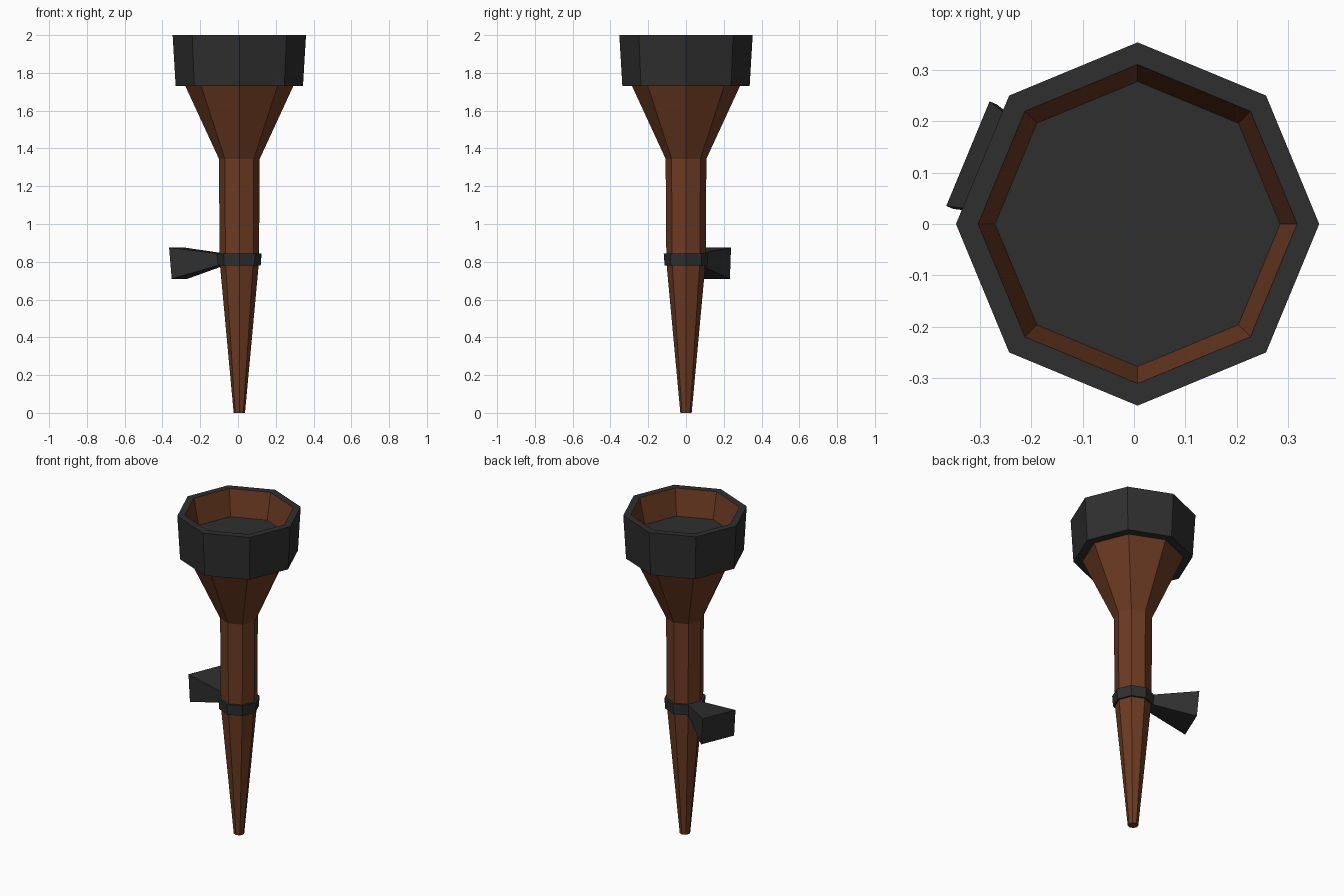
import bpy, bmesh, math
from mathutils import Vector

if "Cube" in bpy.data.objects:
    bpy.data.objects.remove(bpy.data.objects["Cube"])

SIDES = 8
CX = 0.007  # the torch axis sits slightly right because of the side bracket


def material(name, rgb):
    m = bpy.data.materials.new(name)
    m.diffuse_color = (*rgb, 1)
    m.use_nodes = True
    m.node_tree.nodes["Principled BSDF"].inputs["Base Color"].default_value = m.diffuse_color
    return m


wood = material("brown_wood", (0.15, 0.043, 0.016))
iron = material("dark_iron", (0.028, 0.028, 0.028))


def lathe(name, profile, mat, cap_start=False, cap_end=False, edit=None):
    """Turn (radius, z) points into an eight-sided body; bottom-up faces outward."""
    bm = bmesh.new()
    rings = []
    for r, z in profile:
        ring = []
        for i in range(SIDES):
            a = math.tau * i / SIDES
            ring.append(bm.verts.new((CX + r * math.cos(a), r * math.sin(a), z)))
        rings.append(ring)
    walls = []
    for lo, hi in zip(rings, rings[1:]):
        for i in range(SIDES):
            j = (i + 1) % SIDES
            walls.append(bm.faces.new((lo[i], lo[j], hi[j], hi[i])))
    if cap_start:
        bm.faces.new(rings[0][::-1])
    if cap_end:
        bm.faces.new(rings[-1])
    if edit:
        edit(bm, walls)
    mesh = bpy.data.meshes.new(name)
    bm.to_mesh(mesh)
    bm.free()
    mesh.materials.append(mat)
    obj = bpy.data.objects.new(name, mesh)
    bpy.context.collection.objects.link(obj)
    return obj


def pull_bracket(bm, walls):
    """Extrude one face of the band into the flared wall bracket."""
    a = math.radians(157.5)
    out = Vector((math.cos(a), math.sin(a), 0))
    side = Vector((-out.y, out.x, 0))
    axis = Vector((CX, 0, 0))
    face = bmesh.ops.extrude_discrete_faces(bm, faces=[walls[3]])["faces"][0]
    for v in face.verts:
        top = v.co.z > 0.81
        s = 1 if (v.co - axis).dot(side) > 0 else -1
        v.co = axis + out * (0.357 if top else 0.342) + side * (s * 0.11)
        v.co.z = 0.875 if top else 0.71


# Tapered shaft flaring into the cup
lathe("shaft", [(0.03, 0), (0.104, 0.8), (0.108, 1.345), (0.288, 1.735)],
      wood, cap_start=True)

# Heavy collar around the cup
lathe("collar", [(0.28, 1.73), (0.337, 1.73), (0.353, 2.0), (0.31, 2.0)], iron)

# Wooden inside wall of the cup, facing inward
lathe("cup_lining", [(0.31, 2.0), (0.277, 1.84)], wood)

# Dark fuel surface inside the cup
lathe("cup_floor", [(0.26, 1.80), (0.277, 1.84)], iron, cap_end=True)

# Band with the wall bracket
lathe("band_with_bracket", [(0.113, 0.78), (0.118, 0.845)], iron,
      cap_start=True, cap_end=True, edit=pull_bracket)
